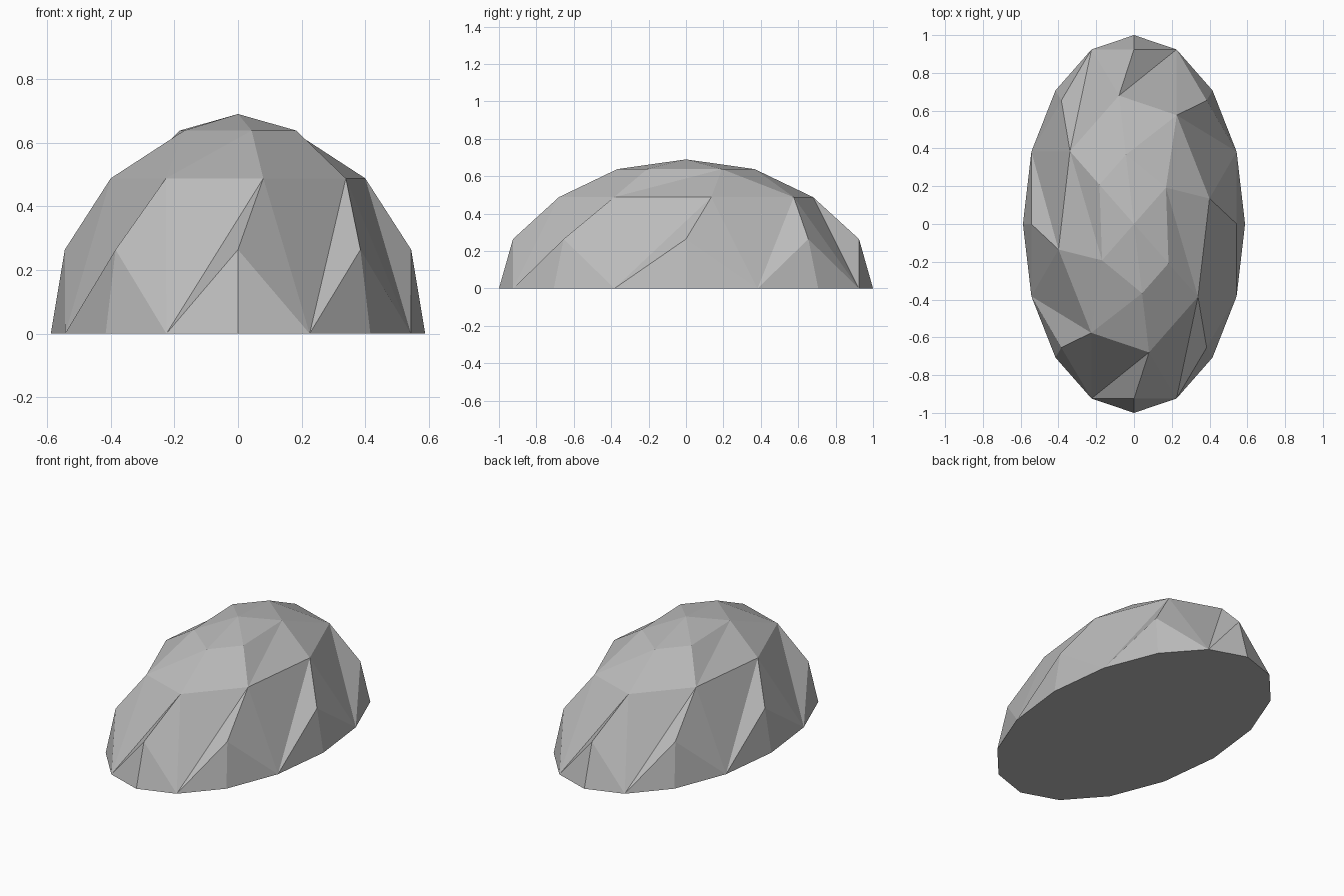
import bpy
import bmesh
from math import cos, sin, radians

cube = bpy.data.objects.get("Cube")
if cube:
    bpy.data.objects.remove(cube)

HALF_WIDTH = 0.588   # the boulder is an oval, one unit long to each end
STEP = 45

stone = bpy.data.materials.new("stone_grey")
stone.use_nodes = True
grey = (0.5, 0.5, 0.5, 1)
stone.diffuse_color = grey
stone.node_tree.nodes["Principled BSDF"].inputs["Base Color"].default_value = grey

bm = bmesh.new()


def point(angle, radius, z):
    a = radians(angle)
    return bm.verts.new((HALF_WIDTH * radius * cos(a), radius * sin(a), z))


def ring(count, radius, z, twist=0):
    return [point(twist + i * 360 / count, radius, z) for i in range(count)]


# Rings from the ground up, the upper ones twisted
base = ring(16, 1, 0)
lower = ring(8, 0.925, 0.264)
upper = ring(8, 0.693, 0.488, STEP / 4)
apex = bm.verts.new((0, 0, 0.69))

# Crown ring: one pair of corners is worn down to a single corner on each side
crown = []
for half in (0, 180):
    worn = point(half + 33.75, 0.346, 0.638)
    crown += [worn, worn]
    crown += [point(half + a, 0.374, 0.638) for a in (101.25, 146.25)]


def face(*verts):
    if len(set(verts)) == 3:
        bm.faces.new(verts)


# Each segment repeats the same chipped pattern
for k in range(8):
    n = (k + 1) % 8
    foot = base[2 * k + 1]
    face(base[2 * k - 1], base[2 * k], lower[k])
    face(base[2 * k], foot, lower[k])
    face(lower[k], foot, upper[k])
    face(upper[k], foot, upper[n])
    face(foot, lower[n], upper[n])
    face(upper[k], upper[n], crown[n])
    face(upper[k], crown[n], crown[k])
    face(crown[k], crown[n], apex)

# Flat underside
bm.faces.new(base[::-1])
bmesh.ops.recalc_face_normals(bm, faces=bm.faces)

mesh = bpy.data.meshes.new("boulder")
bm.to_mesh(mesh)
bm.free()
mesh.materials.append(stone)
boulder = bpy.data.objects.new("boulder", mesh)
bpy.context.collection.objects.link(boulder)
